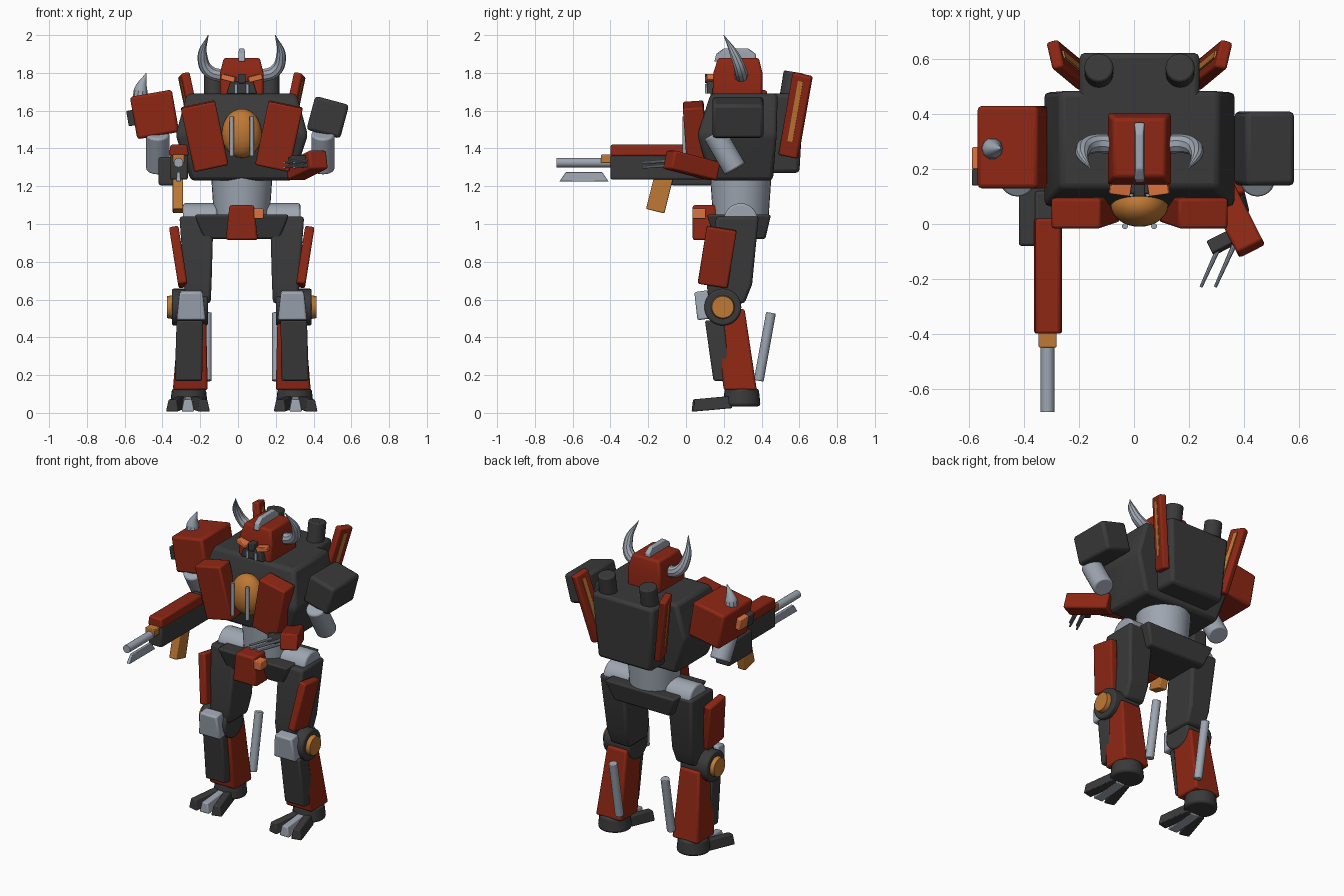
import bpy, bmesh
from math import radians
from mathutils import Vector

if "Cube" in bpy.data.objects:
    bpy.data.objects.remove(bpy.data.objects["Cube"], do_unlink=True)

CX = 0.02  # body centre line


def material(name, rgb):
    m = bpy.data.materials.new(name)
    m.use_nodes = True
    m.diffuse_color = (*rgb, 1)
    m.node_tree.nodes["Principled BSDF"].inputs["Base Color"].default_value = (*rgb, 1)
    return m


RED = material("dark_red", (0.27, 0.02, 0.007))
DARK = material("charcoal", (0.042, 0.042, 0.042))
GREY = material("steel_grey", (0.34, 0.38, 0.44))
AMBER = material("amber", (0.52, 0.19, 0.035))
GLOW = material("glow_orange", (0.72, 0.17, 0.05))


def finish(name, bm, mat, bevel=0.0):
    bmesh.ops.recalc_face_normals(bm, faces=bm.faces)
    mesh = bpy.data.meshes.new(name)
    bm.to_mesh(mesh)
    bm.free()
    mesh.materials.append(mat)
    ob = bpy.data.objects.new(name, mesh)
    bpy.context.collection.objects.link(ob)
    if bevel:
        mod = ob.modifiers.new("soft_edges", "BEVEL")
        mod.width, mod.segments = bevel, 2
    bpy.ops.object.select_all(action="DESELECT")
    ob.select_set(True)
    bpy.context.view_layer.objects.active = ob
    bpy.ops.object.shade_smooth_by_angle(angle=radians(35))
    return ob


def hull(name, sections, mat, bevel=0.012, s=1):
    """Block through rectangles (z, x0, x1, y0, y1), measured from the centre line."""
    bm = bmesh.new()
    rings = [[bm.verts.new((CX + s * x, y, z)) for x, y in
              ((x0, y0), (x1, y0), (x1, y1), (x0, y1))] for z, x0, x1, y0, y1 in sections]
    bm.faces.new(rings[0])
    bm.faces.new(rings[-1])
    for a, b in zip(rings, rings[1:]):
        for i in range(4):
            j = (i + 1) % 4
            bm.faces.new((a[i], a[j], b[j], b[i]))
    return finish(name, bm, mat, bevel)


def box(name, at, size, mat, rot=(0, 0, 0), top=(1, 1), bevel=0.01):
    """Box turned in degrees, with its top face scaled."""
    bm = bmesh.new()
    bmesh.ops.create_cube(bm, size=1)
    for v in bm.verts:
        k = top if v.co.z > 0 else (1, 1)
        v.co = Vector((v.co.x * size[0] * k[0], v.co.y * size[1] * k[1], v.co.z * size[2]))
    ob = finish(name, bm, mat, bevel)
    ob.location = at
    ob.rotation_euler = [radians(a) for a in rot]
    return ob


def rod(name, a, b, r0, mat, r1=None, sides=24, bevel=0.0):
    a, b = Vector(a), Vector(b)
    bm = bmesh.new()
    bmesh.ops.create_cone(bm, cap_ends=True, segments=sides, radius1=r0,
                          radius2=r0 if r1 is None else r1, depth=(b - a).length)
    turn = (b - a).to_track_quat("Z", "Y").to_matrix().to_4x4()
    turn.translation = (a + b) / 2
    bm.transform(turn)
    return finish(name, bm, mat, bevel)


def horn(name, path, mat):
    """Curved horn through points (x, y, z, radius)."""
    cu = bpy.data.curves.new(name, "CURVE")
    cu.dimensions, cu.bevel_depth, cu.bevel_resolution = "3D", 1, 3
    cu.use_fill_caps = True
    sp = cu.splines.new("BEZIER")
    sp.bezier_points.add(len(path) - 1)
    for p, (x, y, z, r) in zip(sp.bezier_points, path):
        p.co, p.radius = (x, y, z), r
        p.handle_left_type = p.handle_right_type = "AUTO"
    tmp = bpy.data.objects.new(name + "_path", cu)
    bpy.context.collection.objects.link(tmp)
    dg = bpy.context.evaluated_depsgraph_get()
    bm = bmesh.new()
    mesh = bpy.data.meshes.new_from_object(tmp.evaluated_get(dg))
    bm.from_mesh(mesh)
    bpy.data.objects.remove(tmp, do_unlink=True)
    return finish(name, bm, mat)


# Torso, backpack and waist
hull("torso", [(1.23, -.27, .27, .13, .46), (1.47, -.35, .35, .06, .48),
               (1.69, -.29, .29, .13, .485)], DARK, .02)
hull("backpack", [(1.27, -.19, .19, .4, .6), (1.69, -.22, .22, .4, .625)], DARK, .02)
rod("waist", (CX, .29, 1.0), (CX, .29, 1.25), .145, GREY, .162, 32)
hull("pelvis", [(.92, -.2, .2, .15, .42), (1.05, -.25, .25, .11, .45)], DARK)
hull("crotch_guard", [(.915, -.085, .085, .035, .16), (1.1, -.065, .065, .035, .16)], RED)
box("crotch_lamp", (.11, .07, 1.055), (.05, .07, .055), GLOW, bevel=.005)

# Chest core
bm = bmesh.new()
bmesh.ops.create_uvsphere(bm, u_segments=32, v_segments=16, radius=1)
for v in bm.verts:
    v.co = Vector((CX + v.co.x * .105, .07 + v.co.y * .08, 1.48 + v.co.z * .13))
finish("chest_core", bm, AMBER)

# Head
hull("head", [(1.68, -.115, .115, .14, .405), (1.8, -.115, .115, .145, .405),
              (1.88, -.095, .095, .17, .385)], RED)
hull("crest", [(1.86, -.018, .018, .15, .37), (1.9, -.018, .018, .16, .37),
               (1.93, -.014, .014, .2, .33)], GREY, .006)
hull("mouth", [(1.69, -.08, .08, .11, .16), (1.755, -.06, .06, .11, .16)], DARK, .006)
box("nose", (CX, .125, 1.77), (.04, .05, .05), DARK, bevel=.005)

for s, side in ((1, "left"), (-1, "right")):
    def at(x, y, z):
        return (CX + s * x, y, z)

    # Face, horns and chest
    box(side + "_eye", at(.07, .13, 1.772), (.075, .05, .03), GLOW, (0, -14 * s, 8 * s), bevel=.004)
    rod(side + "_mouth_bar", at(.03, .108, 1.69), at(.03, .108, 1.74), .008, GREY, sides=12)
    horn(side + "_horn", [(*at(.08, .29, 1.78), .036), (*at(.175, .29, 1.81), .034),
                          (*at(.208, .26, 1.89), .026), (*at(.178, .2, 2.0), .002)], GREY)
    box(side + "_chest_panel", at(.197, .05, 1.465), (.185, .11, .345), RED, (4, 12 * s, 0))
    rod(side + "_core_bar", at(.053, -.008, 1.36), at(.053, -.008, 1.57), .011, GREY, sides=12)

    # Exhausts and back wings
    rod(side + "_exhaust", at(.148, .54, 1.62), at(.148, .57, 1.805), .053, DARK, bevel=.008)
    turn = (-12.5, 9 * s, -15 * s)
    box(side + "_wing", at(.262, .58, 1.575), (.045, .105, .45), RED, turn)
    box(side + "_wing_stripe", at(.265, .585, 1.6), (.054, .028, .33), AMBER, turn, bevel=0)

    # Hip and thigh
    rod(side + "_hip", at(.13, .29, 1.02), at(.31, .29, 1.02), .09, GREY, bevel=.01)
    hull(side + "_thigh", [(.58, .165, .3, .12, .31), (.68, .16, .305, .11, .35),
                           (1.04, .15, .33, .16, .385)], DARK, .015, s)
    box(side + "_thigh_plate", at(.335, .165, .825), (.05, .16, .31), RED, (-9, 9 * s, 0))

    # Knee
    rod(side + "_knee", at(.18, .195, .56), at(.37, .195, .56), .098, DARK, bevel=.01)
    rod(side + "_knee_disc", at(.36, .195, .56), at(.396, .195, .56), .064, AMBER, .058)
    box(side + "_knee_pad", at(.268, .09, .57), (.155, .08, .15), GREY, (8, 0, 0), (.78, .9))

    # Shin
    hull(side + "_shin", [(.12, .18, .365, .2, .375), (.55, .19, .33, .145, .31)], RED, .012, s)
    hull(side + "_shin_guard", [(.17, .21, .355, .145, .24), (.49, .205, .345, .1, .2)], DARK, .01, s)
    rod(side + "_calf_piston", at(.185, .385, .17), at(.185, .45, .53), .026, GREY, bevel=.004)

    # Foot
    rod(side + "_ankle", at(.28, .295, .035), at(.28, .295, .13), .1, DARK, .09, bevel=.015)
    for label, dx, yaw, mat in (("outer", .06, 14, DARK), ("middle", 0, 0, GREY), ("inner", -.06, -14, DARK)):
        box(f"{side}_{label}_toe", at(.285 + dx, .135, .048), (.068, .21, .064), mat,
            (5, 0, yaw * s), (.6, .9), .006)

    # Upper arm
    x = .45 if s > 0 else -.425
    rod(side + "_upper_arm", (x, .15, 1.48), (x, .26, 1.29), .062, GREY, bevel=.01)

# Shoulders
box("left_shoulder", (.475, .275, 1.565), (.185, .27, .185), DARK, (0, 15, 0), bevel=.018)
box("right_shoulder", (-.442, .28, 1.58), (.225, .3, .228), RED, (0, -10, 0), bevel=.015)
box("shoulder_lamp", (-.565, .24, 1.565), (.04, .08, .075), GLOW, (0, -10, 0), bevel=.005)
box("shoulder_lamp_mount", (-.565, .17, 1.56), (.04, .06, .08), DARK, (0, -10, 0), bevel=.005)
horn("shoulder_spike", [(-.515, .275, 1.66, .042), (-.515, .275, 1.71, .036),
                        (-.485, .275, 1.8, .002)], GREY)

# Left forearm and claws
box("left_forearm", (.365, .03, 1.31), (.105, .28, .1), RED, (-13, 0, 27))
box("left_wrist", (.315, -.07, 1.33), (.085, .05, .06), DARK, (-13, 0, 27), bevel=.005)
for dx in (-.026, .026):
    for dz in (0, -.025):
        rod("claw", (.342 + dx, -.07, 1.335 + dz), (.27 + dx, -.23, 1.325 + dz), .01, GREY, .006, 10)

# Right forearm and gun
box("right_forearm", (-.37, .04, 1.28), (.1, .24, .15), DARK)
box("gun_body", (-.313, -.14, 1.3), (.095, .52, .13), DARK)
box("gun_cover", (-.313, -.19, 1.39), (.105, .42, .06), RED, top=(.85, 1))
box("gun_neck", (-.315, -.42, 1.345), (.065, .06, .045), AMBER, bevel=.004)
rod("gun_barrel", (-.315, -.686, 1.325), (-.315, -.38, 1.325), .025, GREY)
box("gun_blade", (-.315, -.54, 1.25), (.025, .26, .05), GREY, top=(.7, .74), bevel=.003)
box("gun_magazine", (-.318, -.14, 1.16), (.055, .1, .19), AMBER, (-14, 0, 0), bevel=.006)
